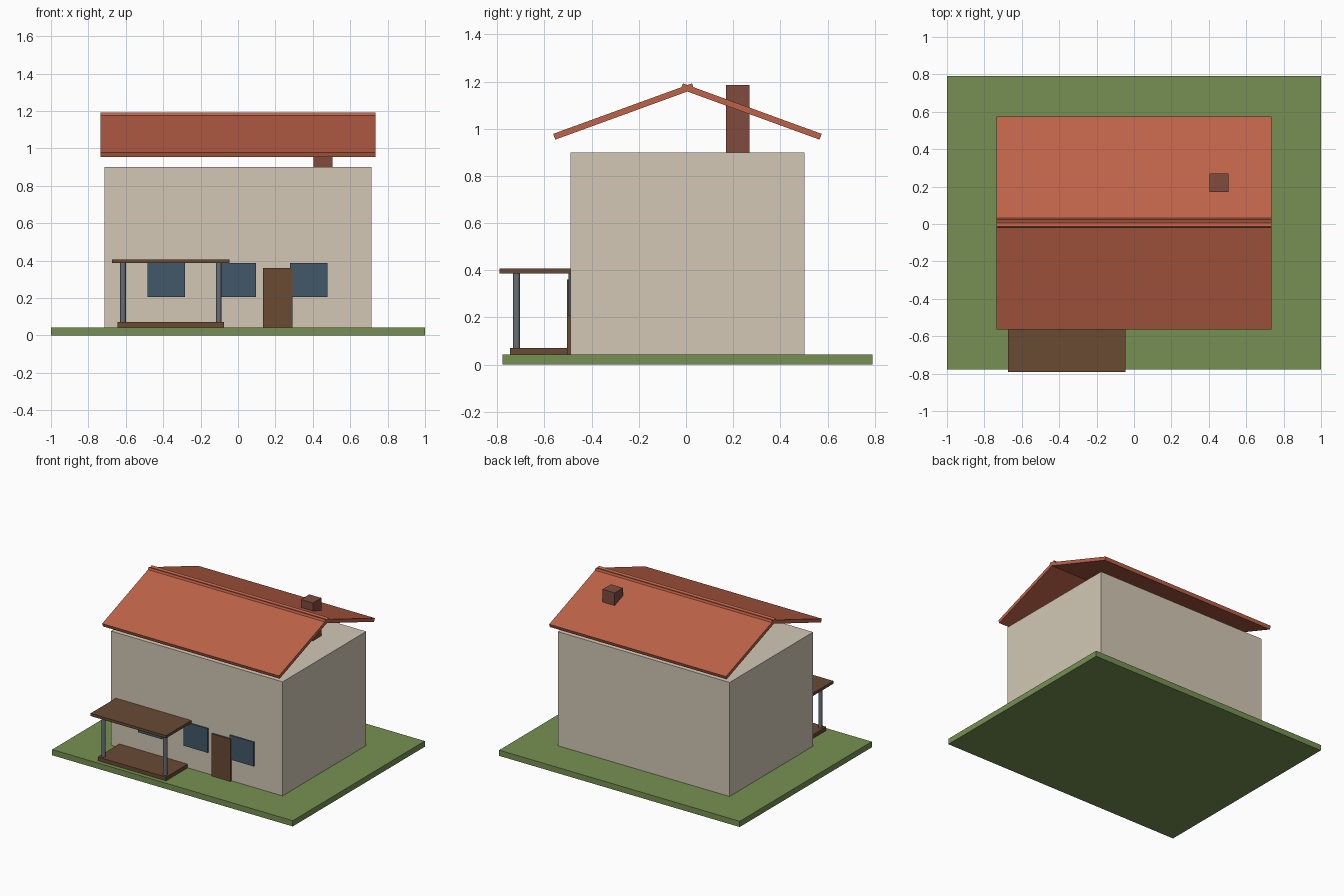
import bpy
import math

if "Cube" in bpy.data.objects:
    bpy.data.objects.remove(bpy.data.objects["Cube"], do_unlink=True)


def make_material(name, r, g, b):
    mat = bpy.data.materials.new(name)
    mat.use_nodes = True
    mat.diffuse_color = (r, g, b, 1)
    mat.node_tree.nodes["Principled BSDF"].inputs["Base Color"].default_value = (r, g, b, 1)
    return mat


grass = make_material("grass_green", 0.18, 0.28, 0.084)
plaster = make_material("plaster_beige", 0.645, 0.575, 0.465)
tile = make_material("roof_terracotta", 0.515, 0.122, 0.065)
brick = make_material("chimney_brick", 0.22, 0.072, 0.048)
wood = make_material("dark_wood", 0.138, 0.069, 0.034)
glass = make_material("window_blue", 0.054, 0.098, 0.141)
metal = make_material("post_grey", 0.14, 0.16, 0.18)


def box(name, mat, x, y, z):
    """Box spanning the given (low, high) range on each axis."""
    spans = (x, y, z)
    bpy.ops.mesh.primitive_cube_add(size=1, location=[(a + b) / 2 for a, b in spans])
    obj = bpy.context.object
    obj.name = name
    obj.scale = [b - a for a, b in spans]
    bpy.ops.object.transform_apply(location=False, rotation=False, scale=True)
    obj.data.materials.append(mat)
    return obj


MID_Y = 0.006      # depth centre of the house and lawn
WALL_Y = -0.49     # front wall plane
LAWN_TOP = 0.043
PORCH_X = -0.359   # porch centre

# Lawn and house body
box("lawn", grass, (-1, 1), (MID_Y - 0.784, MID_Y + 0.784), (0, LAWN_TOP))
box("house_walls", plaster, (-0.714, 0.714), (WALL_Y, 0.502), (LAWN_TOP, 0.9))

# Two roof slabs crossing slightly at the ridge
PITCH = math.radians(20)
LENGTH, THICK = 0.626, 0.026
for name, side in (("front_roof_slab", -1), ("back_roof_slab", 1)):
    slab = box(name, tile, (-0.735, 0.735), (-LENGTH / 2, LENGTH / 2), (-THICK / 2, THICK / 2))
    slab.rotation_euler.x = -side * PITCH
    slab.location = (0, MID_Y + side * 0.2705, 1.073)

# Chimney
box("chimney", brick, (0.405, 0.505), (0.17, 0.269), (0.9, 1.185))

# Windows and door
for i, x in enumerate((-0.383, -0.003, 0.379)):
    box(f"window_{i + 1}", glass, (x - 0.1, x + 0.1), (WALL_Y - 0.009, WALL_Y), (0.205, 0.387))
box("front_door", wood, (0.134, 0.291), (WALL_Y - 0.014, WALL_Y), (LAWN_TOP, 0.36))

# Porch deck, canopy and posts
box("porch_deck", wood, (PORCH_X - 0.284, PORCH_X + 0.284), (-0.747, WALL_Y), (LAWN_TOP, 0.071))
box("porch_canopy", wood, (PORCH_X - 0.314, PORCH_X + 0.314), (-0.79, WALL_Y), (0.387, 0.407))
for name, side in (("right_porch_post", -1), ("left_porch_post", 1)):
    bpy.ops.mesh.primitive_cylinder_add(
        vertices=16, radius=0.015, depth=0.316,
        location=(PORCH_X + side * 0.256, -0.718, 0.229))
    post = bpy.context.object
    post.name = name
    post.data.materials.append(metal)
